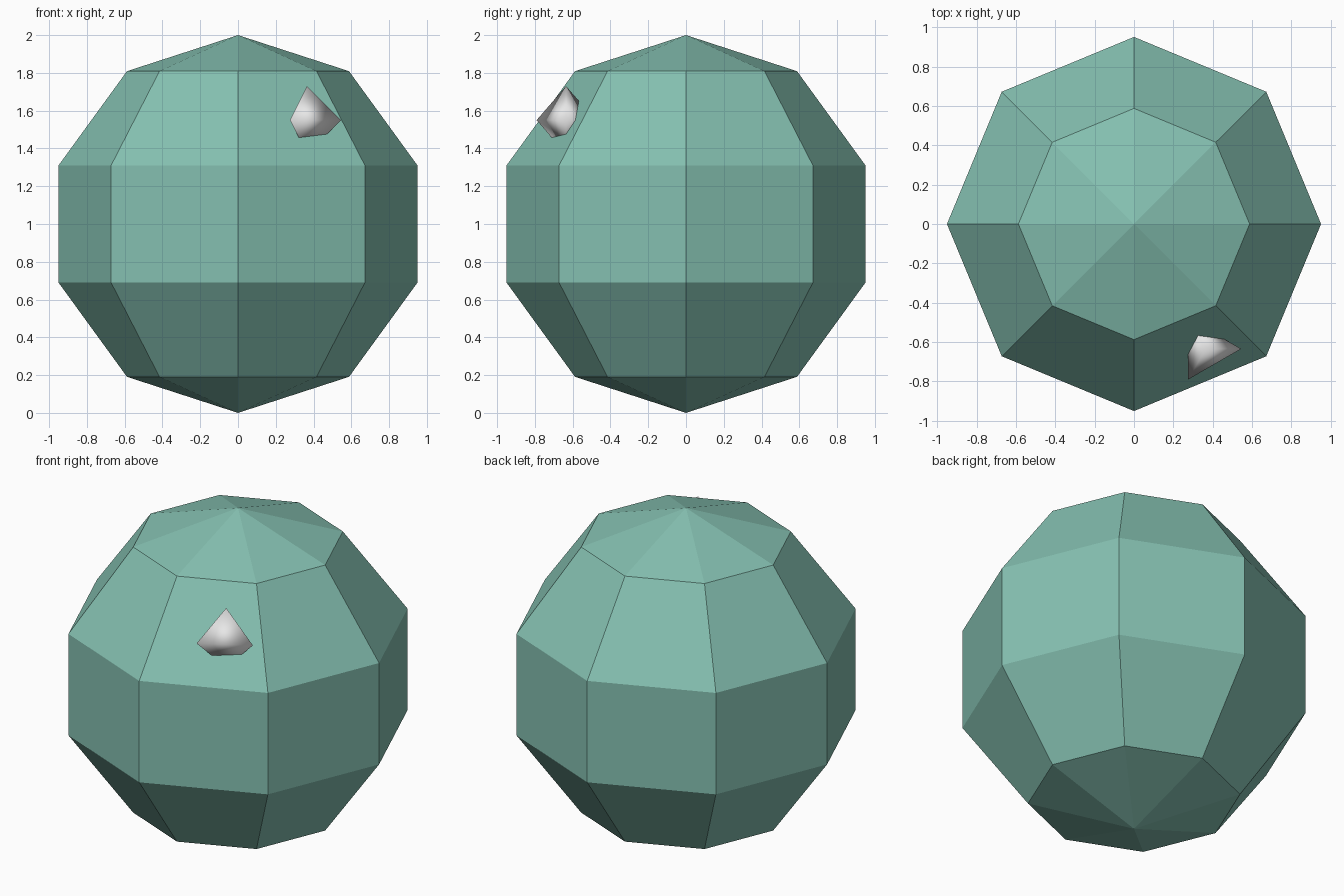
import bpy, bmesh
from math import sin, cos, pi
from mathutils import Vector

cube = bpy.data.objects.get("Cube")
if cube:
    bpy.data.objects.remove(cube, do_unlink=True)


def make_material(name, color):
    mat = bpy.data.materials.new(name)
    mat.use_nodes = True
    mat.diffuse_color = color
    mat.node_tree.nodes["Principled BSDF"].inputs["Base Color"].default_value = color
    return mat


def faceted_ball(name, radius, sides, rings, center, mat, smooth):
    """Ball of stacked rings closed by a pole at each end."""
    bm = bmesh.new()
    bottom = bm.verts.new((0, 0, -radius))
    top = bm.verts.new((0, 0, radius))
    loops = []
    for r in range(1, rings):
        tilt = pi * r / rings
        width, height = radius * sin(tilt), -radius * cos(tilt)
        loops.append([bm.verts.new((width * cos(2 * pi * s / sides),
                                    width * sin(2 * pi * s / sides), height))
                      for s in range(sides)])
    for s in range(sides):
        n = (s + 1) % sides
        bm.faces.new((bottom, loops[0][n], loops[0][s]))
        bm.faces.new((top, loops[-1][s], loops[-1][n]))
        for low, high in zip(loops, loops[1:]):
            bm.faces.new((low[s], low[n], high[n], high[s]))
    for face in bm.faces:
        face.smooth = smooth
    mesh = bpy.data.meshes.new(name)
    bm.to_mesh(mesh)
    bm.free()
    mesh.materials.append(mat)
    obj = bpy.data.objects.new(name, mesh)
    obj.location = Vector(center)
    bpy.context.collection.objects.link(obj)
    return obj


green = make_material("sea green", (0.235, 0.53, 0.44, 1))
grey = make_material("light grey", (0.8, 0.8, 0.8, 1))

# Flat-shaded round body
faceted_ball("body", 1.0, 8, 5, (0, 0, 1), green, False)

# Small smooth-shaded gem, half sunk into the upper front
faceted_ball("gem", 0.18, 3, 2, (0.365, -0.635, 1.55), grey, True)
